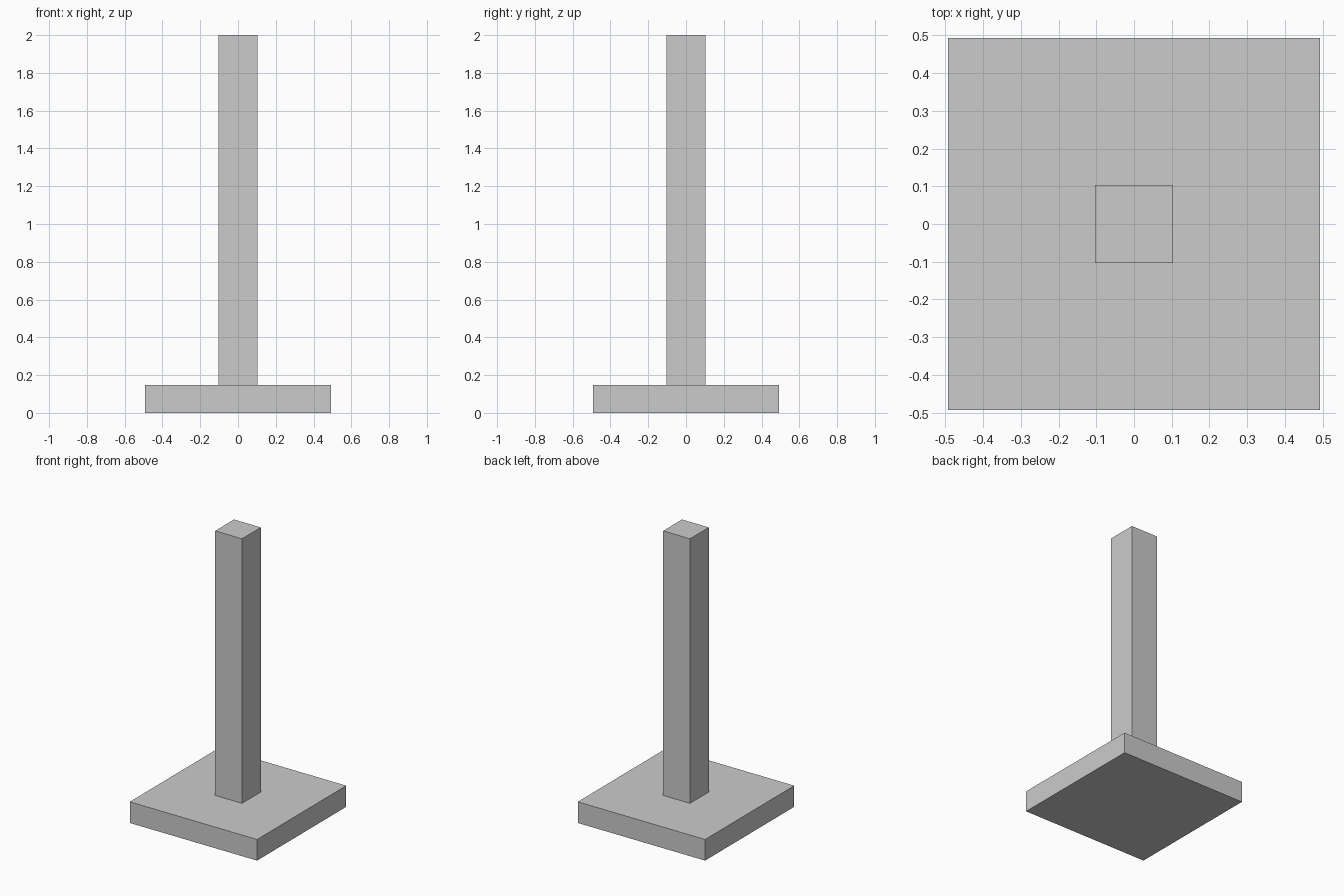
import bpy

if "Cube" in bpy.data.objects:
    bpy.data.objects.remove(bpy.data.objects["Cube"])


def box(name, width, z0, z1):
    """Square box centred on the z axis, spanning z0 to z1."""
    bpy.ops.mesh.primitive_cube_add(size=1, location=(0, 0, (z0 + z1) / 2))
    obj = bpy.context.object
    obj.name = name
    obj.scale = (width, width, z1 - z0)
    bpy.ops.object.transform_apply(location=False, rotation=False, scale=True)
    return obj


BASE_TOP = 0.148

# Flat square plinth
box("base", 0.986, 0.0, BASE_TOP)

# Tall square post standing on the plinth
box("post", 0.208, BASE_TOP, 2.0)
